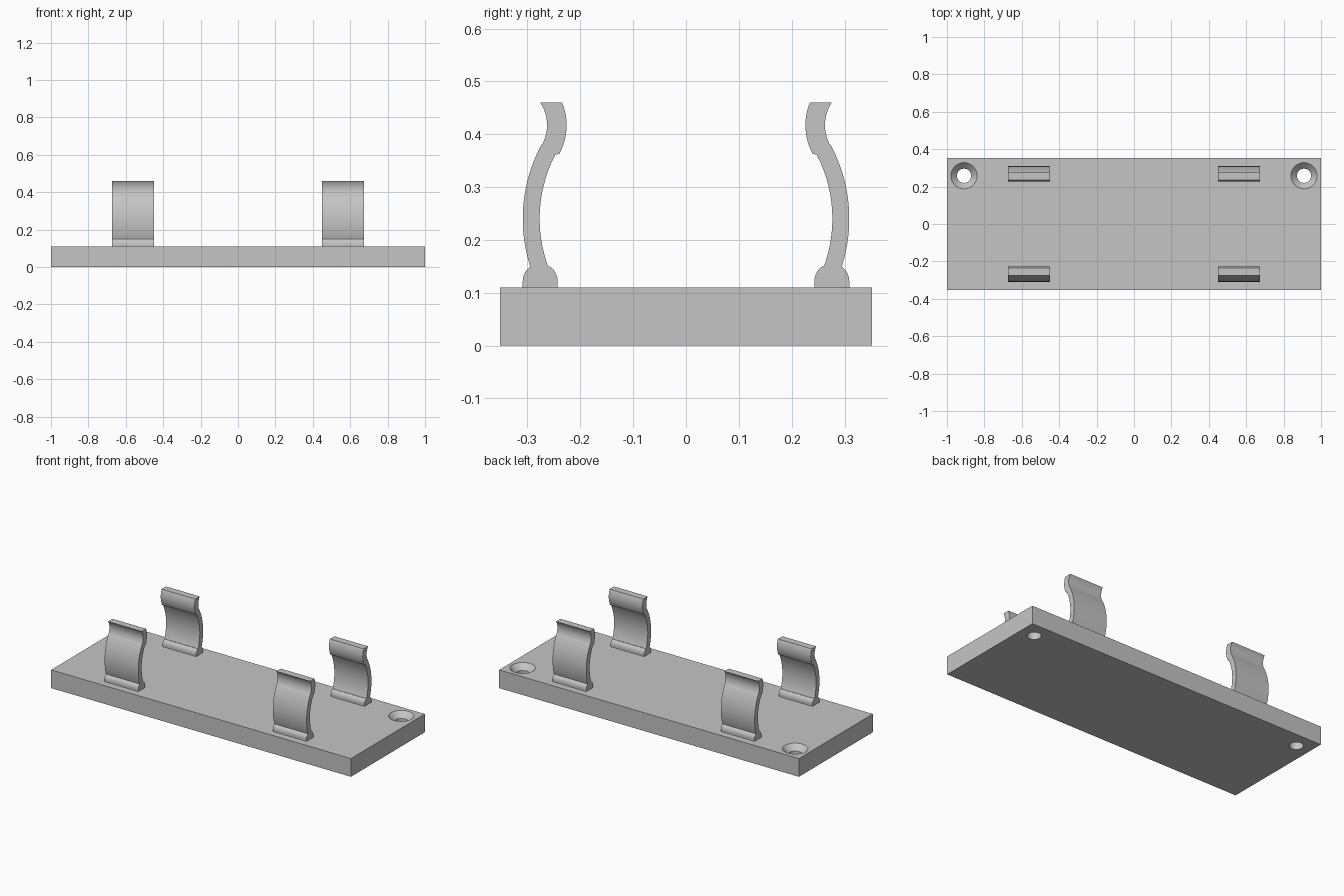
import bpy
import bmesh
from math import cos, sin, radians, tau

cube = bpy.data.objects.get("Cube")
if cube:
    bpy.data.objects.remove(cube, do_unlink=True)

grey = bpy.data.materials.new("grey_plastic")
grey.use_nodes = True
colour = (0.56, 0.56, 0.56, 1)
grey.diffuse_color = colour
grey.node_tree.nodes["Principled BSDF"].inputs["Base Color"].default_value = colour

PLATE_TOP = 0.11


def add_object(name, bm):
    bmesh.ops.recalc_face_normals(bm, faces=bm.faces)
    mesh = bpy.data.meshes.new(name)
    bm.to_mesh(mesh)
    bm.free()
    mesh.materials.append(grey)
    obj = bpy.data.objects.new(name, mesh)
    bpy.context.collection.objects.link(obj)
    return obj


def select(obj):
    bpy.ops.object.select_all(action="DESELECT")
    obj.select_set(True)
    bpy.context.view_layer.objects.active = obj


def arc(centre, radius, start, end, steps):
    angles = [radians(start + (end - start) * i / steps) for i in range(steps + 1)]
    return [(centre[0] + radius * cos(a), centre[1] + radius * sin(a)) for a in angles]


# Base plate
bm = bmesh.new()
bmesh.ops.create_cube(bm, size=1)
for v in bm.verts:
    v.co = (v.co.x * 2, v.co.y * 0.704, (v.co.z + 0.5) * PLATE_TOP)
plate = add_object("base_plate", bm)


# Countersunk screw holes along the back edge
def screw_cutter(x, y, sides=48):
    profile = [(0.038, -0.05), (0.038, 0.077), (0.07, PLATE_TOP), (0.07, 0.2)]
    bm = bmesh.new()
    rings = [[bm.verts.new((x + r * cos(tau * i / sides), y + r * sin(tau * i / sides), z))
              for i in range(sides)] for r, z in profile]
    for low, high in zip(rings, rings[1:]):
        for i in range(sides):
            j = (i + 1) % sides
            bm.faces.new((low[i], low[j], high[j], high[i]))
    bm.faces.new(rings[0])
    bm.faces.new(rings[-1])
    cutter = add_object("screw_hole_cutter", bm)
    cutter.hide_render = True
    return cutter


for side in (-1, 1):
    cutter = screw_cutter(side * 0.909, 0.258)
    select(plate)
    mod = plate.modifiers.new("screw_hole", "BOOLEAN")
    mod.operation = "DIFFERENCE"
    mod.solver = "EXACT"
    mod.object = cutter
    bpy.ops.object.modifier_apply(modifier=mod.name)
    bpy.data.objects.remove(cutter, do_unlink=True)

# Clip outline: rounded foot, bowed arm and flared tip
foot, bow, tip = (0.276, 0.122), (0.014, 0.24), (0.34, 0.417)
outline = [(0.309, PLATE_TOP - 0.002)]
outline += arc(foot, 0.033, 0, 58, 8)
outline += arc(bow, 0.295, -17.8, 28.5, 20)
outline += arc(tip, 0.077, 207, 146, 12)
outline += arc(tip, 0.114, 157.8, 208.5, 12)
outline += arc(bow, 0.263, 27.5, -20, 20)
outline += arc(foot, 0.033, 122, 180, 8)
outline += [(0.243, PLATE_TOP - 0.002)]


def add_clip(name, x_side, y_side):
    bm = bmesh.new()
    ends = [[bm.verts.new((x_side * x, y_side * y, z)) for y, z in outline]
            for x in (0.449, 0.674)]
    bm.faces.new(ends[0])
    bm.faces.new(ends[1])
    for i in range(len(outline)):
        j = (i + 1) % len(outline)
        bm.faces.new((ends[0][i], ends[0][j], ends[1][j], ends[1][i]))
    return add_object(name, bm)


parts = [plate]
for x_name, x_side in (("left", 1), ("right", -1)):
    for y_name, y_side in (("front", -1), ("back", 1)):
        parts.append(add_clip(f"{y_name}_{x_name}_clip", x_side, y_side))

# Smooth curves with crisp edges
for part in parts:
    select(part)
    bpy.ops.object.shade_smooth_by_angle(angle=radians(25))
